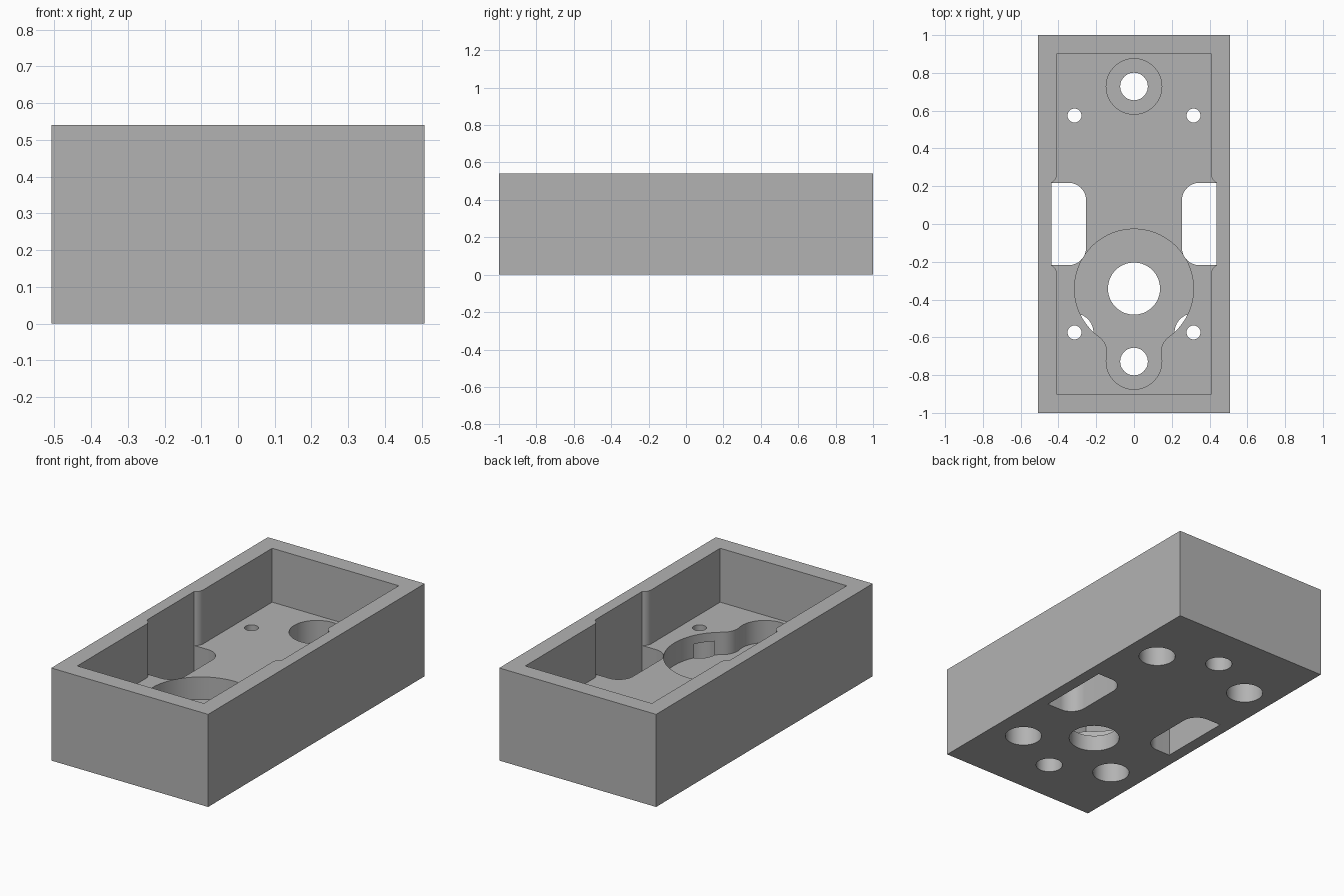
import bpy, bmesh
from math import sin, cos, atan2, pi, sqrt, radians

if "Cube" in bpy.data.objects:
    bpy.data.objects.remove(bpy.data.objects["Cube"])

HALF_W, HALF_L, HEIGHT = 0.507, 1.0, 0.541
CAV_X, CAV_Y, FLOOR = 0.409, 0.9, 0.226
SLOT_IN, SLOT_OUT, SLOT_Y = 0.254, 0.437, 0.218
POCKET_FLOOR, BORE_TOP = 0.095, 0.175
BOLT_Y, SCREW_X, SCREW_Y, HUB_Y = 0.728, 0.315, 0.574, -0.342

grey = bpy.data.materials.new("plain grey")
grey.use_nodes = True
grey.diffuse_color = (0.45, 0.45, 0.45, 1)
grey.node_tree.nodes["Principled BSDF"].inputs["Base Color"].default_value = (0.45, 0.45, 0.45, 1)


def arc(cx, cy, r, a0, a1, n=16):
    steps = [a0 + (a1 - a0) * i / n for i in range(n + 1)]
    return [(cx + r * cos(a), cy + r * sin(a)) for a in steps]


def circle(cx, cy, r, n=64):
    return arc(cx, cy, r, 0, 2 * pi, n)[:-1]


def mirror_x(half):
    """Close a right-hand outline (bottom to top) with its mirror image."""
    return half + [(-x, y) for x, y in reversed(half) if abs(x) > 1e-5]


def prism(name, outline, z0, z1):
    bm = bmesh.new()
    base = bm.faces.new([bm.verts.new((x, y, z0)) for x, y in outline])
    top = bmesh.ops.extrude_face_region(bm, geom=[base])["geom"]
    bmesh.ops.translate(bm, vec=(0, 0, z1 - z0),
                        verts=[g for g in top if isinstance(g, bmesh.types.BMVert)])
    bmesh.ops.recalc_face_normals(bm, faces=bm.faces)
    mesh = bpy.data.meshes.new(name)
    bm.to_mesh(mesh)
    bm.free()
    mesh.materials.append(grey)
    obj = bpy.data.objects.new(name, mesh)
    bpy.context.collection.objects.link(obj)
    return obj


def cut(body, outline, z0, z1):
    cutter = prism("cutter", outline, z0, z1)
    cutter.hide_render = True
    bpy.context.view_layer.objects.active = body
    mod = body.modifiers.new("cut", "BOOLEAN")
    mod.operation, mod.solver, mod.object = "DIFFERENCE", "EXACT", cutter
    bpy.ops.object.modifier_apply(modifier=mod.name)
    bpy.data.objects.remove(cutter)


# Outer block
housing = prism("housing", mirror_x([(HALF_W, -HALF_L), (HALF_W, HALF_L)]), 0, HEIGHT)

# Main cavity with rounded lead-ins to the side recesses
r = 0.05
step = SLOT_OUT - CAV_X
sweep = atan2(sqrt(r * r - (r - step) ** 2), r - step)
lead_y = SLOT_Y + r * sin(sweep)
half = [(CAV_X, -CAV_Y)]
half += arc(CAV_X + r, -lead_y, r, pi, pi - sweep, 8)
half += arc(CAV_X + r, lead_y, r, pi + sweep, pi, 8)
half += [(CAV_X, CAV_Y)]
cut(housing, mirror_x(half), FLOOR, HEIGHT + 0.1)

# Side slots through the floor, rounded on the inner corners
r = 0.092
for side in (1, -1):
    slot = [(SLOT_OUT, -SLOT_Y), (SLOT_OUT, SLOT_Y)]
    slot += arc(SLOT_IN + r, SLOT_Y - r, r, pi / 2, pi)
    slot += arc(SLOT_IN + r, r - SLOT_Y, r, pi, 1.5 * pi)
    cut(housing, [(side * x, y) for x, y in slot], -0.1, FLOOR + 0.05)

# Keyhole pocket: hub circle blended into the front bolt circle
hub_r, bolt_r, blend = 0.315, 0.147, 0.1
big, small, dist = hub_r + blend, bolt_r + blend, HUB_Y + BOLT_Y
along = (big ** 2 - small ** 2 + dist ** 2) / (2 * dist)
fx, fy = sqrt(big ** 2 - along ** 2), HUB_Y - along
a_small, a_big = atan2(fy + BOLT_Y, fx), atan2(fy - HUB_Y, fx)
half = arc(0, -BOLT_Y, bolt_r, -pi / 2, a_small, 20)
half += arc(fx, fy, blend, a_small + pi, a_big + pi, 12)[1:]
half += arc(0, HUB_Y, hub_r, a_big, pi / 2, 40)[1:]
cut(housing, mirror_x(half), POCKET_FLOOR, FLOOR + 0.05)

# Rear bolt pocket
cut(housing, circle(0, BOLT_Y, bolt_r), POCKET_FLOOR, FLOOR + 0.05)

# Hub and bolt through holes
for y, radius in ((HUB_Y, 0.138), (BOLT_Y, 0.073), (-BOLT_Y, 0.073)):
    cut(housing, circle(0, y, radius), -0.1, FLOOR + 0.05)

# Corner screw holes, counterbored from below
for sx in (1, -1):
    for sy in (1, -1):
        x, y = sx * SCREW_X, sy * SCREW_Y
        cut(housing, circle(x, y, 0.1), -0.1, BORE_TOP)
        cut(housing, circle(x, y, 0.037, 32), BORE_TOP - 0.05, FLOOR + 0.05)

bpy.ops.object.select_all(action="DESELECT")
housing.select_set(True)
bpy.context.view_layer.objects.active = housing
bpy.ops.object.shade_smooth_by_angle(angle=radians(30))
